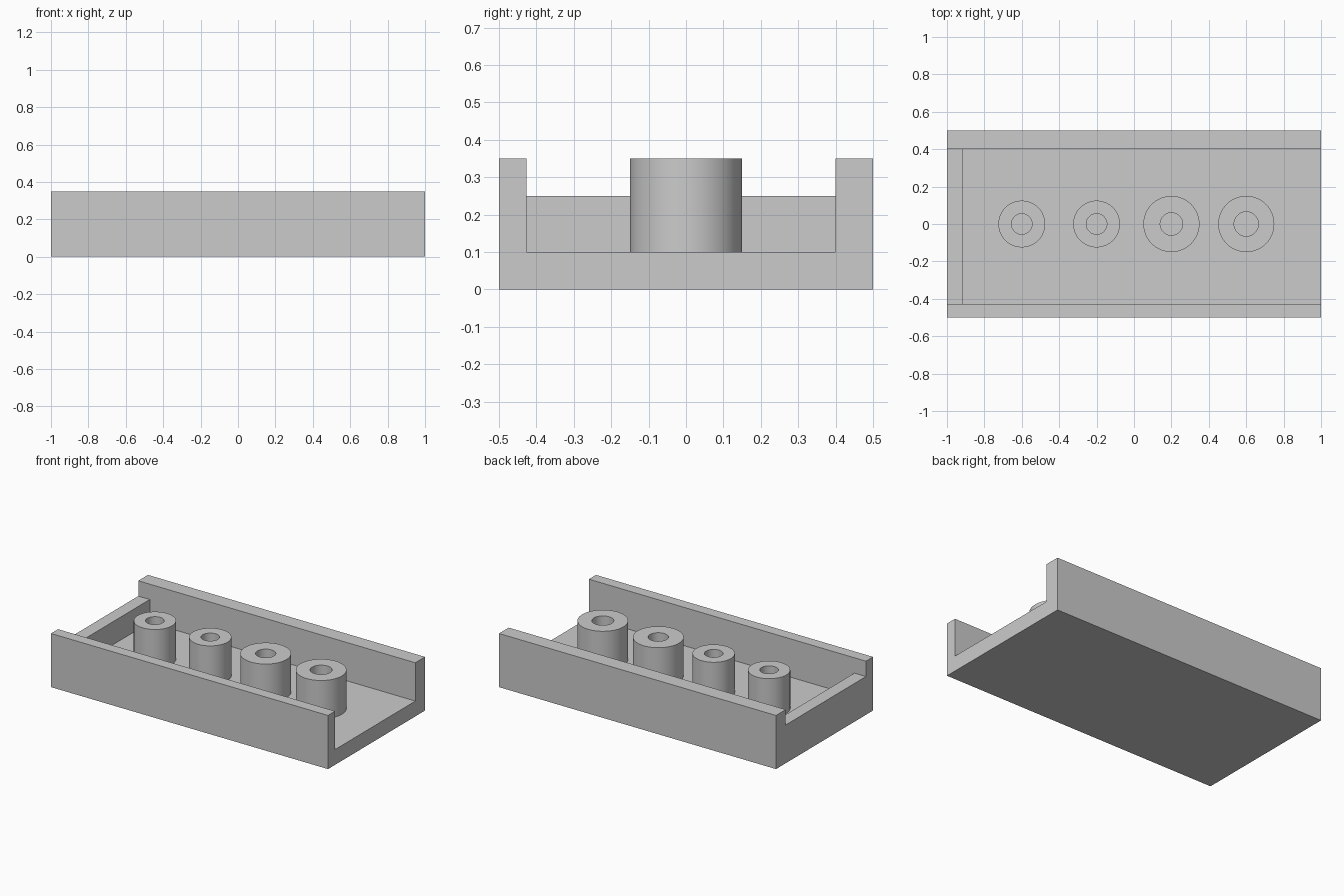
import bpy
import bmesh
import math

cube = bpy.data.objects.get("Cube")
if cube:
    bpy.data.objects.remove(cube, do_unlink=True)

# Single grey for the whole tray
grey = bpy.data.materials.new("plain_grey")
grey.use_nodes = True
colour = (0.6, 0.6, 0.6, 1)
grey.diffuse_color = colour
grey.node_tree.nodes["Principled BSDF"].inputs["Base Color"].default_value = colour

FLOOR, LOW, TOP = 0.10, 0.25, 0.35
INNER_FRONT, INNER_BACK, INNER_END = -0.427, 0.40, -0.917


def add_object(name, bm):
    bmesh.ops.recalc_face_normals(bm, faces=bm.faces)
    mesh = bpy.data.meshes.new(name)
    bm.to_mesh(mesh)
    bm.free()
    mesh.materials.append(grey)
    obj = bpy.data.objects.new(name, mesh)
    bpy.context.collection.objects.link(obj)
    return obj


def tray():
    # Channel cross-section swept along x
    profile = [(-0.5, 0), (0.5, 0), (0.5, TOP), (INNER_BACK, TOP),
               (INNER_BACK, FLOOR), (INNER_FRONT, FLOOR),
               (INNER_FRONT, TOP), (-0.5, TOP)]
    bm = bmesh.new()
    face = bm.faces.new([bm.verts.new((-1, y, z)) for y, z in profile])
    swept = bmesh.ops.extrude_face_region(bm, geom=[face])
    verts = [v for v in swept["geom"] if isinstance(v, bmesh.types.BMVert)]
    bmesh.ops.translate(bm, vec=(2, 0, 0), verts=verts)
    return add_object("tray", bm)


def end_wall():
    # Low wall closing one end of the channel
    bm = bmesh.new()
    bmesh.ops.create_cube(bm, size=1)
    for v in bm.verts:
        v.co = (INNER_END if v.co.x > 0 else -1,
                INNER_BACK if v.co.y > 0 else INNER_FRONT,
                LOW if v.co.z > 0 else FLOOR)
    return add_object("end_wall", bm)


def post(name, x, radius, bore, sides=64):
    # Hollow post: rings joined from the outer foot up and down the bore
    bm = bmesh.new()
    rings = []
    for r, z in ((radius, FLOOR), (radius, TOP), (bore, TOP), (bore, FLOOR)):
        angles = [math.tau * i / sides for i in range(sides)]
        rings.append([bm.verts.new((x + r * math.cos(a), r * math.sin(a), z))
                      for a in angles])
    for low, high in zip(rings, rings[1:]):
        for i in range(sides):
            j = (i + 1) % sides
            bm.faces.new((low[i], low[j], high[j], high[i]))
    obj = add_object(name, bm)
    bpy.ops.object.select_all(action="DESELECT")
    obj.select_set(True)
    bpy.context.view_layer.objects.active = obj
    bpy.ops.object.shade_smooth_by_angle(angle=math.radians(30))


tray_obj = tray()
wall_obj = end_wall()

# Join the end wall to the channel as one clean solid
union = tray_obj.modifiers.new("end_wall_union", "BOOLEAN")
union.operation = "UNION"
union.solver = "EXACT"
union.object = wall_obj
bpy.context.view_layer.objects.active = tray_obj
bpy.ops.object.modifier_apply(modifier=union.name)
bpy.data.objects.remove(wall_obj, do_unlink=True)

# Row of posts along the centre line
for i, (radius, bore) in enumerate([(0.125, 0.055), (0.125, 0.055),
                                    (0.15, 0.06), (0.15, 0.065)]):
    post(f"post_{i + 1}", -0.6 + 0.4 * i, radius, bore)
